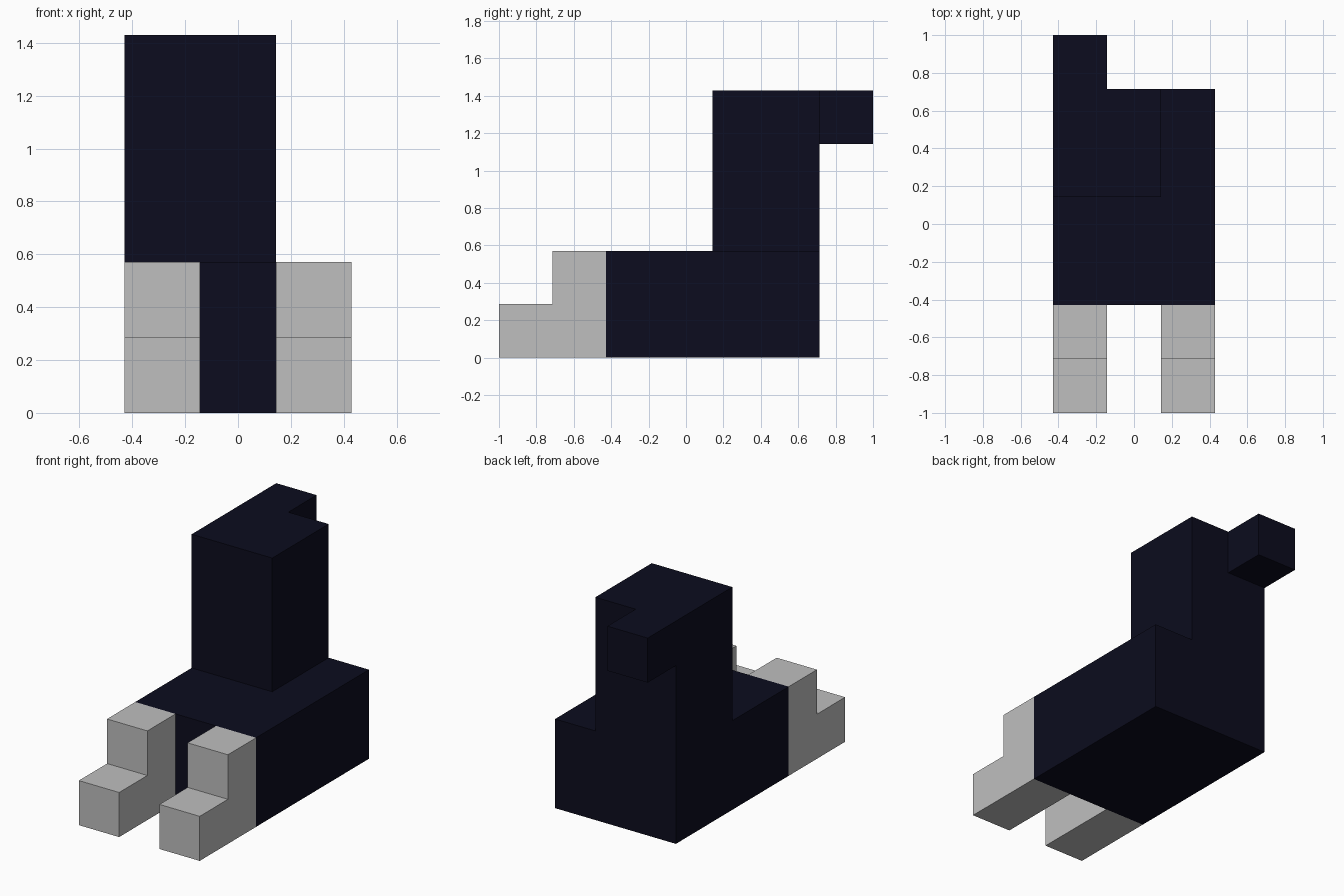
import bpy
import bmesh

if "Cube" in bpy.data.objects:
    bpy.data.objects.remove(bpy.data.objects["Cube"], do_unlink=True)

U = 2 / 7  # one block of the model


def make_material(name, color):
    mat = bpy.data.materials.new(name)
    mat.use_nodes = True
    mat.diffuse_color = color
    bsdf = next(n for n in mat.node_tree.nodes if n.type == 'BSDF_PRINCIPLED')
    bsdf.inputs["Base Color"].default_value = color
    return mat


navy = make_material("dark_navy", (0.0035, 0.0036, 0.0130, 1))
grey = make_material("light_grey", (0.520, 0.520, 0.520, 1))


def extrude_profile(name, profile, x0, x1, mat):
    """Extrude a side profile of (y, z) points, in blocks, from x0 to x1."""
    bm = bmesh.new()
    verts = [bm.verts.new((x0 * U, y * U, z * U)) for y, z in profile]
    face = bm.faces.new(verts)
    ext = bmesh.ops.extrude_face_region(bm, geom=[face])
    moved = [v for v in ext["geom"] if isinstance(v, bmesh.types.BMVert)]
    bmesh.ops.translate(bm, verts=moved, vec=((x1 - x0) * U, 0, 0))
    bmesh.ops.recalc_face_normals(bm, faces=bm.faces)
    mesh = bpy.data.meshes.new(name)
    bm.to_mesh(mesh)
    bm.free()
    mesh.materials.append(mat)
    obj = bpy.data.objects.new(name, mesh)
    bpy.context.collection.objects.link(obj)
    return obj


def rect(y0, y1, z0, z1):
    return [(y0, z0), (y1, z0), (y1, z1), (y0, z1)]


# Wide base, offset upright block and the small block behind its top
extrude_profile("base", rect(-1.5, 2.5, 0, 2), -1.5, 1.5, navy)
extrude_profile("upright_block", rect(0.5, 2.5, 2, 5), -1.5, 0.5, navy)
extrude_profile("rear_block", rect(2.5, 3.5, 4, 5), -1.5, -0.5, navy)

# Two stepped front feet
step = [(-3.5, 0), (-1.5, 0), (-1.5, 2), (-2.5, 2), (-2.5, 1), (-3.5, 1)]
for side, x in (("right", -1.5), ("left", 0.5)):
    extrude_profile(f"{side}_front_foot", step, x, x + 1, grey)
